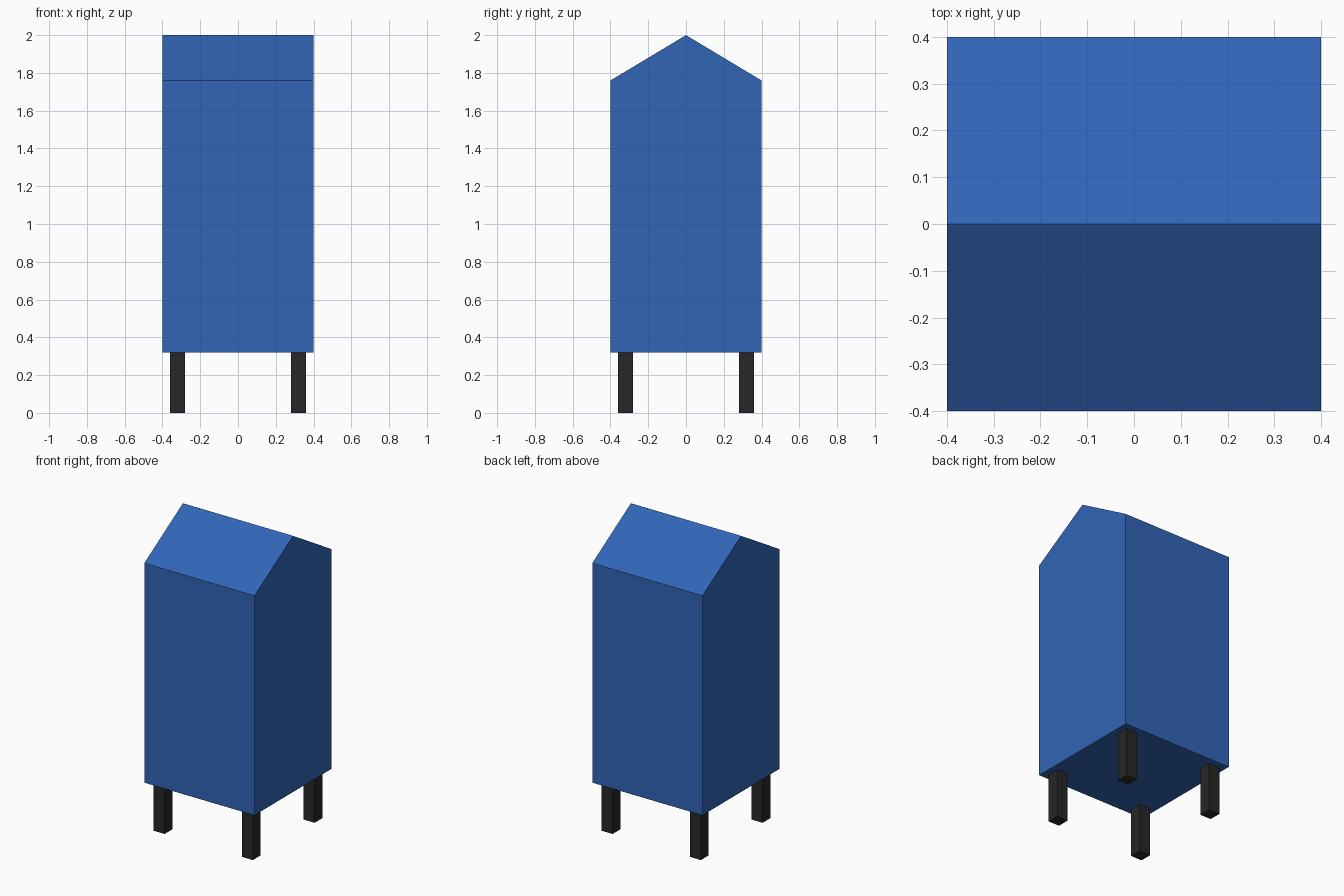
import bpy
import bmesh

if "Cube" in bpy.data.objects:
    bpy.data.objects.remove(bpy.data.objects["Cube"])


def material(name, color):
    m = bpy.data.materials.new(name)
    m.diffuse_color = (*color, 1.0)
    m.use_nodes = True
    m.node_tree.nodes["Principled BSDF"].inputs["Base Color"].default_value = m.diffuse_color
    return m


def prism(name, profile, x0, x1, mat):
    """Extrude a (y, z) profile along x."""
    bm = bmesh.new()
    face = bm.faces.new([bm.verts.new((x0, y, z)) for y, z in profile])
    out = bmesh.ops.extrude_face_region(bm, geom=[face])
    verts = [g for g in out["geom"] if isinstance(g, bmesh.types.BMVert)]
    bmesh.ops.translate(bm, verts=verts, vec=(x1 - x0, 0, 0))
    bmesh.ops.recalc_face_normals(bm, faces=bm.faces)
    mesh = bpy.data.meshes.new(name)
    bm.to_mesh(mesh)
    bm.free()
    mesh.materials.append(mat)
    obj = bpy.data.objects.new(name, mesh)
    bpy.context.collection.objects.link(obj)
    return obj


blue = material("blue", (0.03, 0.13, 0.47))
black = material("dark grey", (0.02, 0.02, 0.02))

HALF, BASE, EAVE, RIDGE = 0.4, 0.32, 1.76, 2.0

# Cabinet body with gabled top
prism("body",
      [(-HALF, BASE), (HALF, BASE), (HALF, EAVE), (0, RIDGE), (-HALF, EAVE)],
      -HALF, HALF, blue)

# Four square legs
LEG, R = 0.32, 0.04
for sx, side in ((-1, "left"), (1, "right")):
    for sy, end in ((-1, "front"), (1, "back")):
        y = sy * LEG
        prism(f"{end}_{side}_leg",
              [(y - R, 0), (y + R, 0), (y + R, BASE), (y - R, BASE)],
              sx * LEG - R, sx * LEG + R, black)
